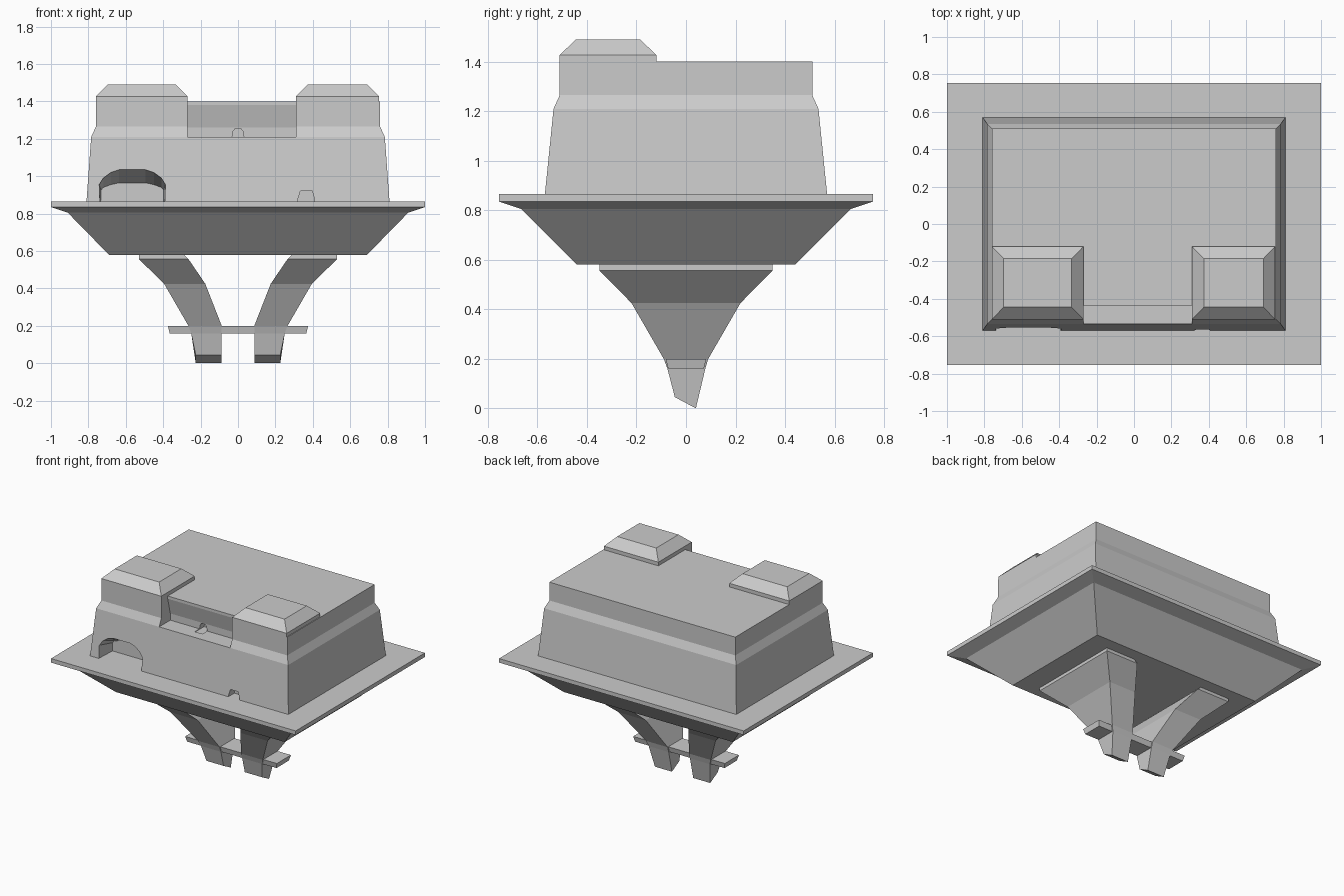
import bpy, bmesh

if "Cube" in bpy.data.objects:
    bpy.data.objects.remove(bpy.data.objects["Cube"])


def loft(name, rings):
    """Closed solid through a list of equal-length point rings."""
    bm = bmesh.new()
    loops = [[bm.verts.new(p) for p in r] for r in rings]
    n = len(loops[0])
    for a, b in zip(loops, loops[1:]):
        for i in range(n):
            j = (i + 1) % n
            bm.faces.new((a[i], a[j], b[j], b[i]))
    bm.faces.new(loops[0])
    bm.faces.new(loops[-1])
    bmesh.ops.recalc_face_normals(bm, faces=bm.faces)
    me = bpy.data.meshes.new(name)
    bm.to_mesh(me)
    bm.free()
    ob = bpy.data.objects.new(name, me)
    bpy.context.collection.objects.link(ob)
    return ob


def rect(x0, x1, y0, y1, zf, zb=None):
    """Rectangle ring; zf is the front height, zb the back height."""
    zb = zf if zb is None else zb
    return [(x0, y0, zf), (x1, y0, zf), (x1, y1, zb), (x0, y1, zb)]


def half(x, y, z):
    return rect(-x, x, -y, y, z)


def arch(cx, y, pts):
    """Symmetric outline in the front plane from (half width, z) points."""
    return ([(cx - w, y, z) for w, z in pts] +
            [(cx + w, y, z) for w, z in reversed(pts)])


def cut(target, cutter):
    cutter.hide_render = True
    mod = target.modifiers.new("cut", 'BOOLEAN')
    mod.operation = 'DIFFERENCE'
    mod.solver = 'EXACT'
    mod.object = cutter
    bpy.context.view_layer.objects.active = target
    bpy.ops.object.modifier_apply(modifier=mod.name)
    bpy.data.objects.remove(cutter)


# Flared platform under the building
loft("platform", [half(.69, .44, .58), half(.91, .665, .805),
                  half(1, .755, .835), half(1, .755, .865)])

# Main building with a sloped setback
body = loft("building", [half(.81, .57, .865), half(.785, .535, 1.21),
                         half(.76, .51, 1.265), half(.76, .51, 1.40)])

# Balcony between the towers, under a thin roof edge
prof = [(-.8, 1.21), (-.405, 1.21), (-.405, 1.26), (-.435, 1.38), (-.435, 1.6), (-.8, 1.6)]
cut(body, loft("balcony_cutter", [[(x, y, z) for y, z in prof] for x in (-.27, .31)]))

# Small balcony door
door = [(.032, 1.205), (.026, 1.24), (.014, 1.255)]
cut(body, loft("door_cutter", [arch(0, y, door) for y in (-.46, -.35)]))

# Arched gateway, tapering inwards
outer = [(.17, .80), (.175, .90), (.177, .955), (.155, .99), (.115, 1.02), (.07, 1.035)]
inner = [(.165, .80), (.168, .90), (.168, .925), (.155, .94), (.115, .955), (.07, .965)]
cut(body, loft("gateway_cutter", [arch(-.565, -.7, outer), arch(-.565, -.55, outer),
                                  arch(-.565, -.42, inner)]))

# Small service hatch
hatch = [(.045, .80), (.045, .875), (.032, .92)]
cut(body, loft("hatch_cutter", [arch(.365, y, hatch) for y in (-.7, -.5)]))

# Corner tower caps
for name, x0, x1 in (("left_tower_cap", -.76, -.27), ("right_tower_cap", .31, .755)):
    loft(name, [rect(x0, x1, -.51, -.12, 1.40), rect(x0, x1, -.51, -.12, 1.427),
                rect(x0 + .063, x1 - .063, -.445, -.185, 1.49)])

# Two splayed legs with slanted feet
for name, s in (("left_leg", -1), ("right_leg", 1)):
    loft(name, [rect(s * a, s * b, y0, y1, z0, z1) for a, b, y0, y1, z0, z1 in (
        (.29, .53, -.35, .35, .58, .58), (.265, .53, -.35, .35, .557, .557),
        (.175, .395, -.22, .22, .425, .425), (.087, .265, -.09, .09, .20, .20),
        (.087, .25, -.075, .078, .16, .16), (.087, .226, -.045, .04, .045, 0))])

# Flat crossbar above the feet
loft("crossbar", [half(.365, .072, .16), half(.375, .082, .20)])
